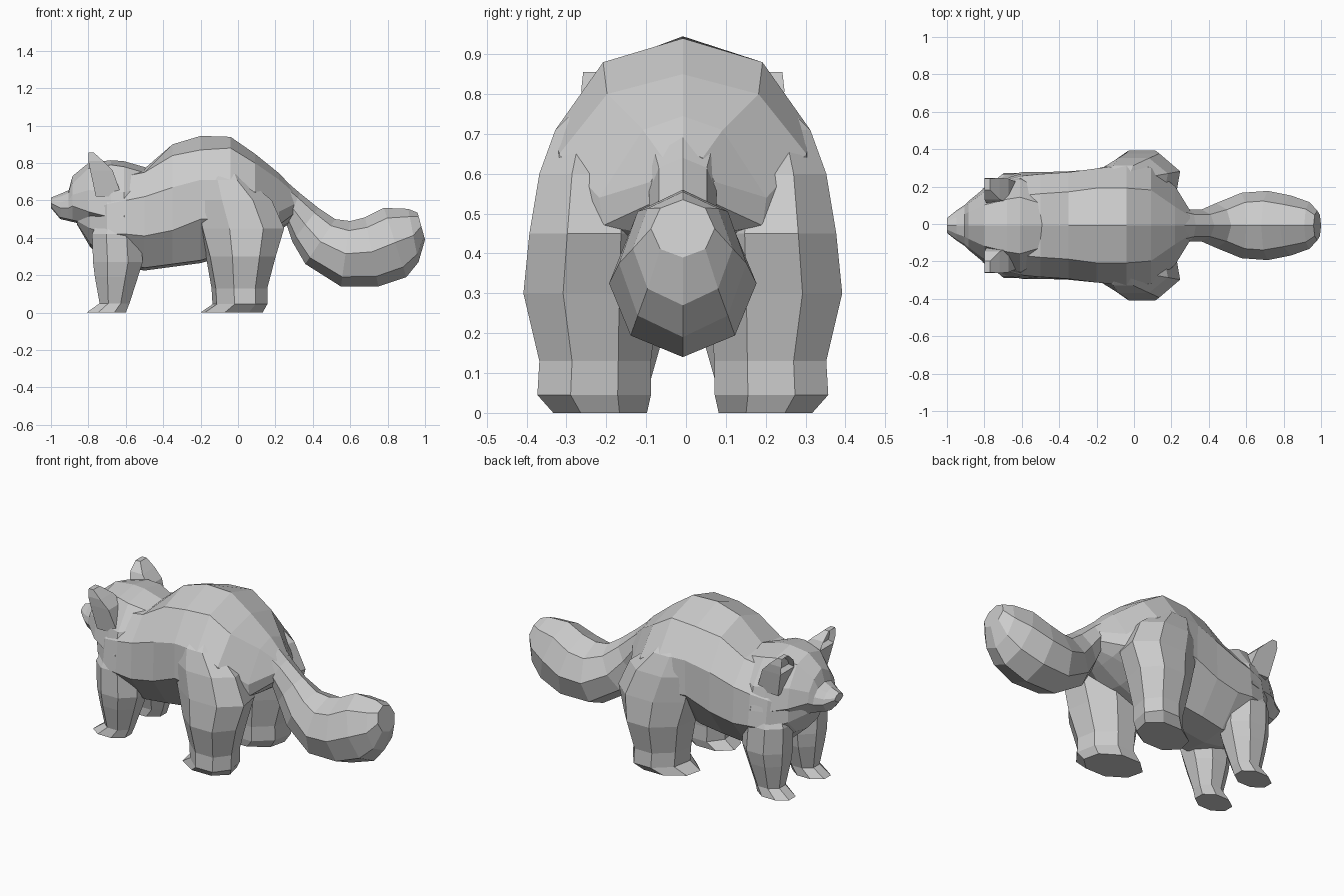
import bpy, bmesh
from math import cos, sin, pi
from mathutils import Vector

if "Cube" in bpy.data.objects:
    bpy.data.objects.remove(bpy.data.objects["Cube"])

SPINE = -.008
GREY = (0.6, 0.6, 0.6, 1)
fur = bpy.data.materials.new("plain grey")
fur.use_nodes = True
fur.diffuse_color = GREY
fur.node_tree.nodes["Principled BSDF"].inputs["Base Color"].default_value = GREY


def loft(name, rings):
    """Flat-shaded skin over matching rings of points, capped at both ends."""
    bm = bmesh.new()
    loops = [[bm.verts.new(p) for p in ring] for ring in rings]
    n = len(loops[0])
    for a, b in zip(loops, loops[1:]):
        for i in range(n):
            j = (i + 1) % n
            bm.faces.new((a[i], a[j], b[j], b[i]))
    bm.faces.new(loops[0])
    bm.faces.new(loops[-1])
    bmesh.ops.recalc_face_normals(bm, faces=bm.faces)
    mesh = bpy.data.meshes.new(name)
    bm.to_mesh(mesh)
    bm.free()
    mesh.materials.append(fur)
    ob = bpy.data.objects.new(name, mesh)
    bpy.context.collection.objects.link(ob)
    return ob


def section(x, top, half, bottom):
    """Symmetric ring across the body from a half outline."""
    left = [(x, SPINE + y, z) for y, z in half]
    right = [(x, SPINE - y, z) for y, z in reversed(half)]
    return [(x, SPINE, top)] + left + [(x, SPINE, bottom)] + right


def box_ring(z, x0, x1, y0, y1, side, n=8, skew=0):
    """Horizontal polygon filling a rectangle, its outer side skewed back."""
    k = cos(pi / n)
    ring = []
    for i in range(n):
        a = 2 * pi * (i + 0.5) / n
        x = (x0 + x1) / 2 + (x1 - x0) / 2 * cos(a) / k + skew * sin(a)
        y = (y0 + y1) / 2 + (y1 - y0) / 2 * sin(a) / k
        ring.append((x, SPINE + side * y, z))
    return ring


# Torso from the throat over the arched back to the rump
loft("body", [
    section(-.86, .54, [(.06, .53), (.10, .51), (.09, .49), (.05, .475)], .47),
    section(-.79, .66, [(.12, .63), (.18, .54), (.18, .45), (.10, .37)], .35),
    section(-.70, .72, [(.15, .70), (.24, .58), (.265, .42), (.13, .29)], .27),
    section(-.60, .75, [(.16, .73), (.265, .60), (.285, .42), (.15, .26)], .24),
    section(-.50, .77, [(.17, .75), (.275, .62), (.285, .41), (.15, .24)], .225),
    section(-.35, .90, [(.18, .84), (.285, .67), (.29, .44), (.16, .26)], .245),
    section(-.20, .945, [(.20, .87), (.305, .71), (.30, .50), (.16, .28)], .265),
    section(-.04, .94, [(.20, .88), (.32, .71), (.34, .50), (.15, .33)], .31),
    section(.09, .85, [(.19, .80), (.31, .65), (.33, .48), (.14, .38)], .36),
    section(.22, .745, [(.10, .71), (.21, .54), (.20, .47), (.09, .45)], .44),
    section(.30, .66, [(.05, .64), (.08, .58), (.07, .53), (.03, .50)], .49),
])

# Head: x, top, brow height, cheek height, bottom, half width
head = []
for x, top, brow, cheek, bottom, w in [
        (-1.0, .615, .605, .585, .56, .04),
        (-.95, .635, .62, .56, .50, .08),
        (-.905, .655, .64, .56, .49, .11),
        (-.885, .73, .69, .57, .485, .13),
        (-.80, .80, .77, .54, .465, .20),
        (-.68, .815, .79, .51, .45, .255),
        (-.61, .81, .78, .51, .45, .275),
        (-.47, .77, .74, .60, .50, .20)]:
    head.append(section(x, top, [(.55 * w, brow), (.9 * w, (brow + cheek) / 2),
                                 (w, cheek), (.6 * w, bottom + .01)], bottom))
loft("head", head)

# Tail: top point, bottom point, half width
tail = []
for x0, z0, x1, z1, w in [
        (.18, .77, .20, .50, .13), (.33, .64, .26, .47, .085),
        (.43, .56, .29, .38, .085), (.52, .50, .36, .26, .12),
        (.60, .49, .55, .14, .175), (.68, .51, .75, .14, .185),
        (.78, .56, .90, .19, .16), (.91, .555, .965, .27, .125),
        (.96, .535, 1.0, .39, .08)]:
    top, low = Vector((x0, SPINE, z0)), Vector((x1, SPINE, z1))
    mid, up = (top + low) / 2, (top - low) / 2
    tail.append([mid + up * cos(i * pi / 4) + Vector((0, w * sin(i * pi / 4), 0))
                 for i in range(8)])
loft("tail", tail)

# Legs and ears: height, x range, y range, built for each side
HIND = [(0, -.19, .12, .09, .325), (.045, -.125, .145, .08, .365),
        (.13, -.13, .145, .08, .36), (.30, -.16, .19, .06, .40),
        (.45, -.20, .235, .06, .385), (.60, -.23, .17, .08, .36),
        (.71, -.21, .04, .10, .32), (.79, -.17, -.02, .12, .24)]
FRONT = [(0, -.81, -.60, .09, .24), (.05, -.74, -.58, .09, .23),
         (.19, -.765, -.535, .05, .265), (.27, -.775, -.51, .04, .28),
         (.42, -.78, -.52, .05, .275), (.55, -.72, -.50, .08, .22)]
EAR = [(.62, -.76, -.62, .11, .23), (.76, -.79, -.67, .12, .25),
       (.81, -.80, -.72, .14, .255), (.855, -.80, -.77, .19, .25)]
for side, label in ((1, "far"), (-1, "near")):
    loft(label + "_hind_leg", [box_ring(*r, side, skew=.03) for r in HIND])
    loft(label + "_front_leg", [box_ring(*r, side) for r in FRONT])
    ear = loft(label + "_ear", [box_ring(*r, side, n=4) for r in EAR])
    # Hollow of the ear
    bm = bmesh.new()
    bm.from_mesh(ear.data)
    hollow = [f for f in bm.faces if f.normal.x < -.7 and f.calc_center_median().z > .7]
    bmesh.ops.inset_region(bm, faces=hollow, thickness=.015, depth=-.03)
    bm.to_mesh(ear.data)
    bm.free()
